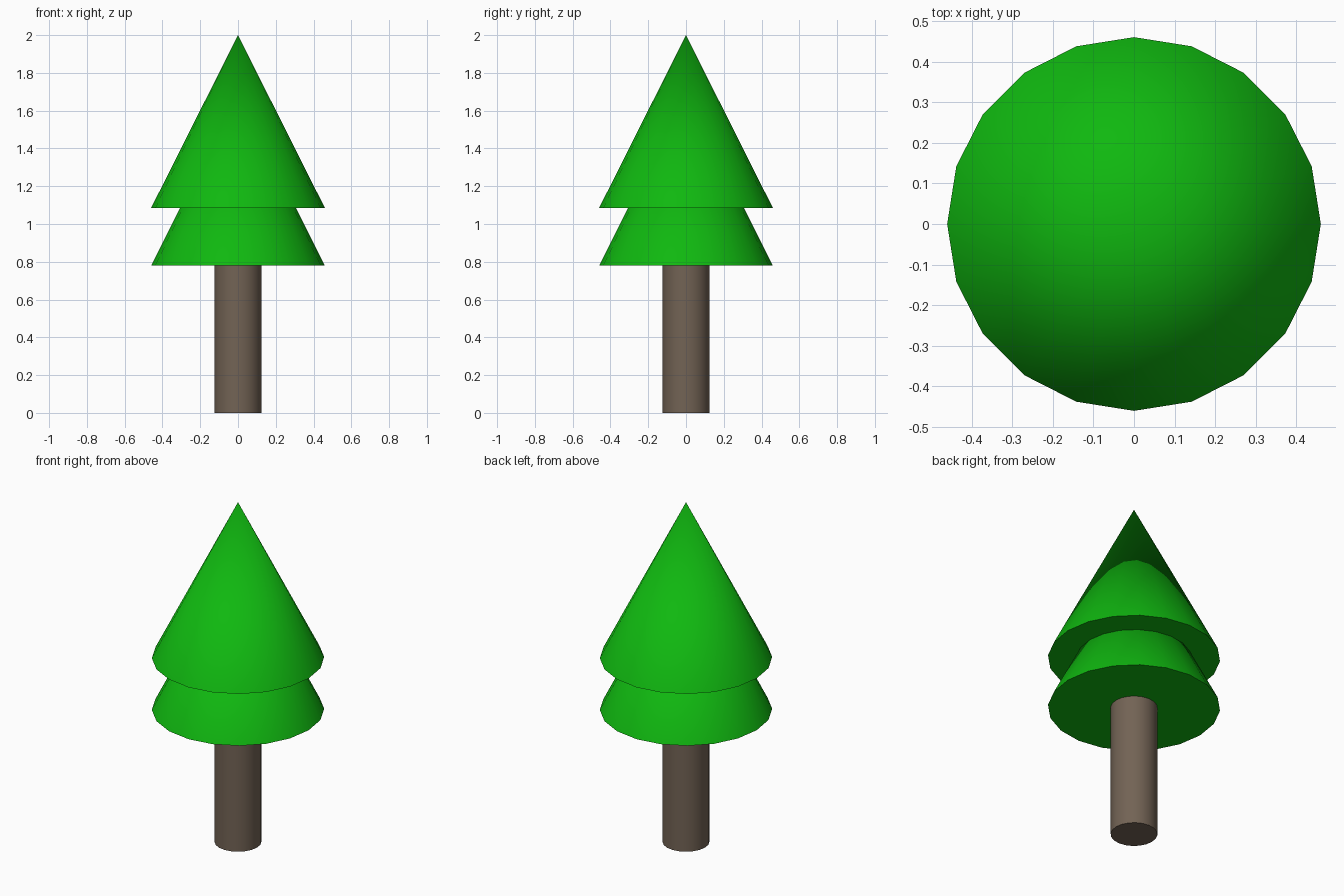
import bpy
import math

if "Cube" in bpy.data.objects:
    bpy.data.objects.remove(bpy.data.objects["Cube"])


def material(name, color):
    mat = bpy.data.materials.new(name)
    mat.diffuse_color = (*color, 1)
    mat.use_nodes = True
    mat.node_tree.nodes["Principled BSDF"].inputs["Base Color"].default_value = mat.diffuse_color
    return mat


def add_cone(name, r_bottom, r_top, z_bottom, z_top, mat):
    bpy.ops.mesh.primitive_cone_add(
        vertices=20, radius1=r_bottom, radius2=r_top, depth=z_top - z_bottom,
        location=(0, 0, (z_bottom + z_top) / 2))
    obj = bpy.context.object
    obj.name = name
    obj.data.materials.append(mat)
    bpy.ops.object.shade_smooth_by_angle(angle=math.radians(40))
    return obj


bark = material("bark", (0.17, 0.125, 0.09))
needles = material("needles", (0.005, 0.48, 0.005))

# Trunk, its top tucked just inside the foliage
add_cone("trunk", 0.125, 0.125, 0, 0.8, bark)

# Two identical overlapping foliage tiers
for name, z in (("lower_foliage", 0.78), ("upper_foliage", 1.085)):
    add_cone(name, 0.46, 0, z, z + 0.915, needles)
